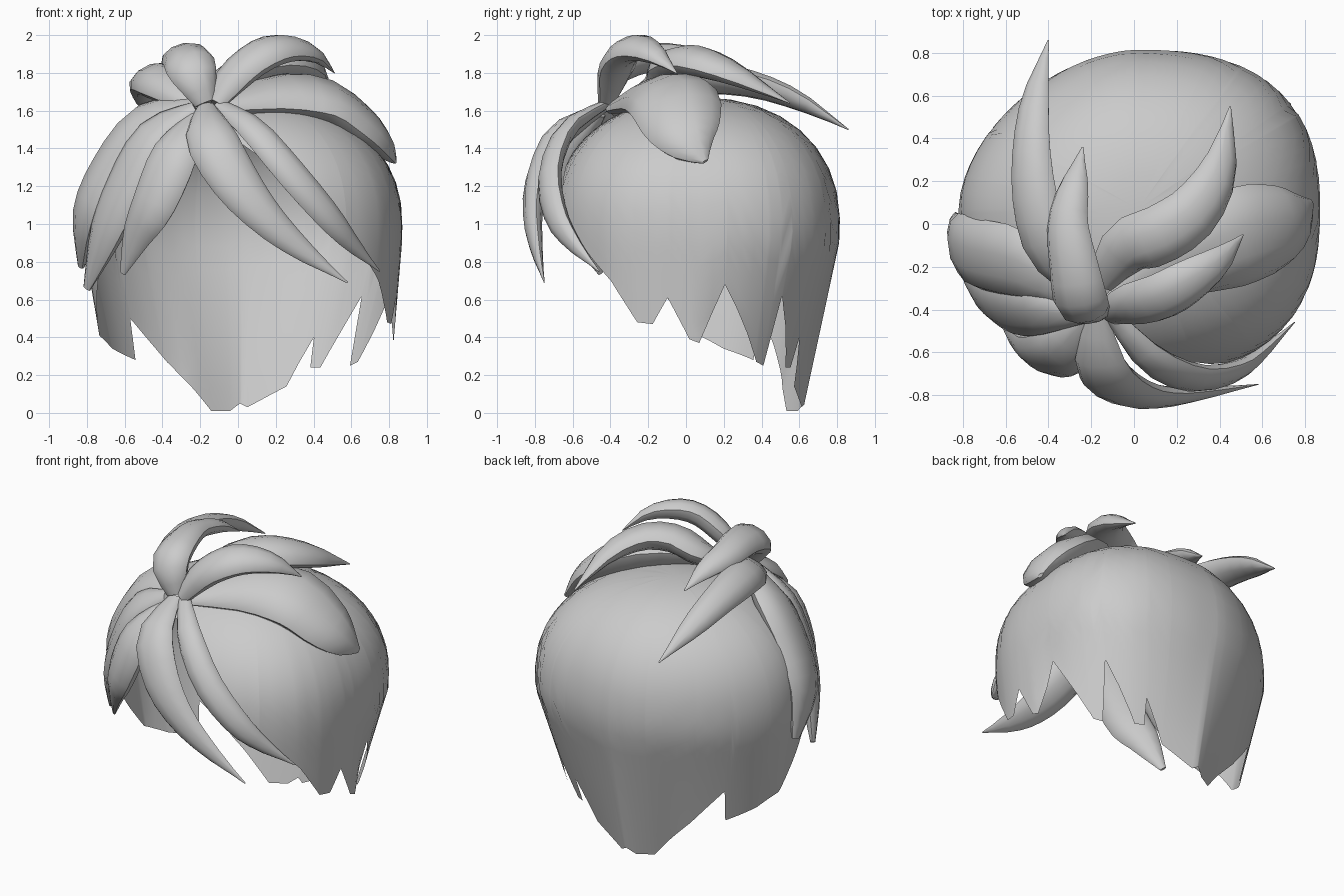
import bpy, bmesh, math
from mathutils import Vector

if "Cube" in bpy.data.objects:
    bpy.data.objects.remove(bpy.data.objects["Cube"])

mat = bpy.data.materials.new("hair_grey")
mat.diffuse_color = (0.6, 0.6, 0.6, 1)
mat.use_nodes = True
mat.node_tree.nodes["Principled BSDF"].inputs["Base Color"].default_value = mat.diffuse_color
HEAD = Vector((0.0, 0.05, 0.95))


def finish(name, bm, angle):
    mesh = bpy.data.meshes.new(name)
    bm.to_mesh(mesh)
    bm.free()
    mesh.materials.append(mat)
    ob = bpy.data.objects.new(name, mesh)
    bpy.context.collection.objects.link(ob)
    bpy.ops.object.select_all(action='DESELECT')
    ob.select_set(True)
    bpy.context.view_layer.objects.active = ob
    bpy.ops.object.shade_smooth_by_angle(angle=math.radians(angle))


def spline(pts, t):
    """Catmull-Rom through pts, t in 0..1."""
    n = len(pts) - 1
    i = min(int(t * n), n - 1)
    u = t * n - i
    a, b, c, d = (pts[max(0, min(n, k))] for k in (i - 1, i, i + 1, i + 2))
    return 0.5 * (2 * b + (c - a) * u + (2 * a - 5 * b + 4 * c - d) * u * u
                  + (3 * b - a - 3 * c + d) * u ** 3)


# Tapered lock with a flattened oval section lying against the head
def lock(name, path, widths, flat=0.5, rings=12, sides=10):
    pts = [Vector(p) for p in path]
    ws = list(widths)
    bm = bmesh.new()
    loops = []
    for r in range(rings + 1):
        t = r / rings
        p = spline(pts, t)
        tan = (spline(pts, min(1, t + .02)) - spline(pts, max(0, t - .02))).normalized()
        side = tan.cross(p - HEAD).normalized()
        out = side.cross(tan).normalized()
        w = max(0.004, spline(ws, t))
        loops.append([bm.verts.new(p + side * w * math.cos(a) + out * w * flat * math.sin(a))
                      for a in (2 * math.pi * k / sides for k in range(sides))])
    for a, b in zip(loops, loops[1:]):
        for k in range(sides):
            j = (k + 1) % sides
            bm.faces.new((a[k], a[j], b[j], b[k]))
    bm.faces.new(loops[0])
    bm.faces.new(loops[-1])
    bmesh.ops.recalc_face_normals(bm, faces=bm.faces)
    finish(name, bm, 50)


# Scalp shell: open dome whose lower hem follows these points (jagged tips, low nape)
CX, CY, ZEQ, H, E = 0.02, 0.07, 1.0, 0.67, 2.2
hem = [(-.10, -.45, 1.53), (.3, -.66, 1.25), (.55, -.56, .95), (.7, -.37, .7),
       (.77, -.25, .48), (.79, -.17, .47), (.8, -.09, .61), (.8, .02, .39), (.8, .07, .37),
       (.78, .2, .68), (.59, .35, .27), (.56, .39, .25), (.6, .47, .62), (.44, .53, .24),
       (.38, .55, .24), (.38, .57, .4), (.27, .6, .14), (.05, .62, .03), (.01, .61, .05),
       (-.04, .58, .01), (-.13, .5, .01), (-.35, .46, .27), (-.62, .43, .5), (-.57, .37, .28),
       (-.67, .2, .34), (-.74, .05, .42), (-.78, -.1, .6), (-.75, -.3, .85),
       (-.55, -.5, 1.2), (-.3, -.55, 1.4)]
hem = sorted((math.atan2(y - CY, x - CX), z) for x, y, z in hem)
hem = [(hem[-1][0] - 2 * math.pi, hem[-1][1])] + hem + [(hem[0][0] + 2 * math.pi, hem[0][1])]


def hem_z(a):
    for (a0, z0), (a1, z1) in zip(hem, hem[1:]):
        if a0 <= a <= a1:
            return z0 + (z1 - z0) * (a - a0) / max(1e-6, a1 - a0)


def radius(a):
    c, s = math.cos(a), math.sin(a)
    n = 2.5 if c > 0 else (1.75 if s > 0 else 2.0)
    rx, ry = (.85 if c > 0 else .84), (.745 if s > 0 else .78)
    return (abs(c / rx) ** n + abs(s / ry) ** n) ** (-1 / n)


def shell_point(a, u):
    if u <= 1:
        ph = u * math.pi / 2
        f, z = math.sin(ph) ** (2 / E), ZEQ + H * max(0, math.cos(ph)) ** (2 / E)
    else:
        c, s = math.cos(a), max(0, math.sin(a))
        z = ZEQ - (u - 1)
        d = max(0, u - 1.08)
        # the hem draws in towards the nape and the back corners
        k = .1 + .19 * s ** .5 + .14 * min(1, max(0, -2 * c)) * s * s
        k += .13 * max(0, 2 * c * s) + .1 * max(0, -c) * (1 - s)
        f = 1 - d * k
    r = radius(a) * f
    return CX + r * math.cos(a), CY + r * math.sin(a), z


bm = bmesh.new()
angles = sorted({round(-math.pi + 2 * math.pi * k / 72, 4) for k in range(72)}
                | {round(a, 4) for a, z in hem[1:-1]})
top = bm.verts.new((CX, CY, ZEQ + H))
ROWS = 16
cols = []
for a in angles:
    z = hem_z(max(a, -math.pi))
    end = math.acos(((z - ZEQ) / H) ** (E / 2)) * 2 / math.pi if z > ZEQ else 1 + ZEQ - z
    cols.append([bm.verts.new(shell_point(a, end * i / ROWS)) for i in range(1, ROWS + 1)])
for a, b in zip(cols, cols[1:] + cols[:1]):
    bm.faces.new((top, a[0], b[0]))
    for i in range(ROWS - 1):
        bm.faces.new((a[i], a[i + 1], b[i + 1], b[i]))
finish("scalp_shell", bm, 60)

# Front fringe
lock("fringe_center", [(-.17, -.43, 1.62), (-.15, -.67, 1.47), (-.03, -.78, 1.25),
                       (.13, -.81, 1.05), (.33, -.79, .87), (.58, -.75, .69)],
     (.05, .13, .13, .1, .06, 0))
lock("fringe_right", [(-.1, -.43, 1.63), (.08, -.63, 1.5), (.28, -.72, 1.27),
                      (.47, -.69, 1.05), (.6, -.6, .9), (.75, -.46, .75)],
     (.04, .08, .09, .08, .05, 0), .6)

# Left side locks
lock("left_lock_front", [(-.22, -.45, 1.58), (-.33, -.59, 1.38), (-.44, -.61, 1.12),
                         (-.53, -.54, .95), (-.61, -.45, .74)], (.04, .14, .14, .1, .02))
lock("left_lock_middle", [(-.23, -.43, 1.62), (-.45, -.4, 1.46), (-.59, -.38, 1.2),
                          (-.7, -.32, .95), (-.8, -.21, .66)], (.04, .14, .16, .13, .03))
lock("left_lock_back", [(-.23, -.38, 1.63), (-.5, -.2, 1.54), (-.69, -.15, 1.3),
                        (-.8, -.1, 1.05), (-.83, .02, .78)], (.05, .17, .18, .16, .04), .45)

# Broad right side lock
lock("right_lock", [(-.1, -.38, 1.62), (.2, -.19, 1.68), (.45, -.07, 1.65),
                    (.65, -.02, 1.52), (.76, .03, 1.42), (.83, .1, 1.33)],
     (.06, .18, .24, .21, .14, .02), .48)

# Raised locks sweeping back over the crown
lock("crown_lock_front", [(-.12, -.42, 1.64), (-.02, -.38, 1.78), (.12, -.34, 1.89),
                          (.25, -.27, 1.93), (.4, -.17, 1.9), (.51, -.05, 1.8)],
     (.06, .11, .12, .11, .07, 0), .6)
lock("crown_lock_right", [(-.15, -.27, 1.64), (-.03, -.11, 1.77), (.12, -.05, 1.85),
                          (.28, .06, 1.86), (.4, .26, 1.79), (.45, .55, 1.64)],
     (.07, .13, .14, .13, .09, 0), .6)
lock("crown_lock_middle", [(-.17, -.42, 1.64), (-.24, -.38, 1.81), (-.28, -.2, 1.88),
                           (-.31, 0, 1.88), (-.28, .18, 1.84), (-.24, .36, 1.75)],
     (.06, .13, .12, .1, .07, 0), .6)
lock("crown_lock_left", [(-.22, -.33, 1.62), (-.39, -.13, 1.74), (-.46, .1, 1.77),
                         (-.48, .35, 1.74), (-.46, .6, 1.65), (-.4, .86, 1.5)],
     (.06, .12, .12, .1, .07, 0), .6)
